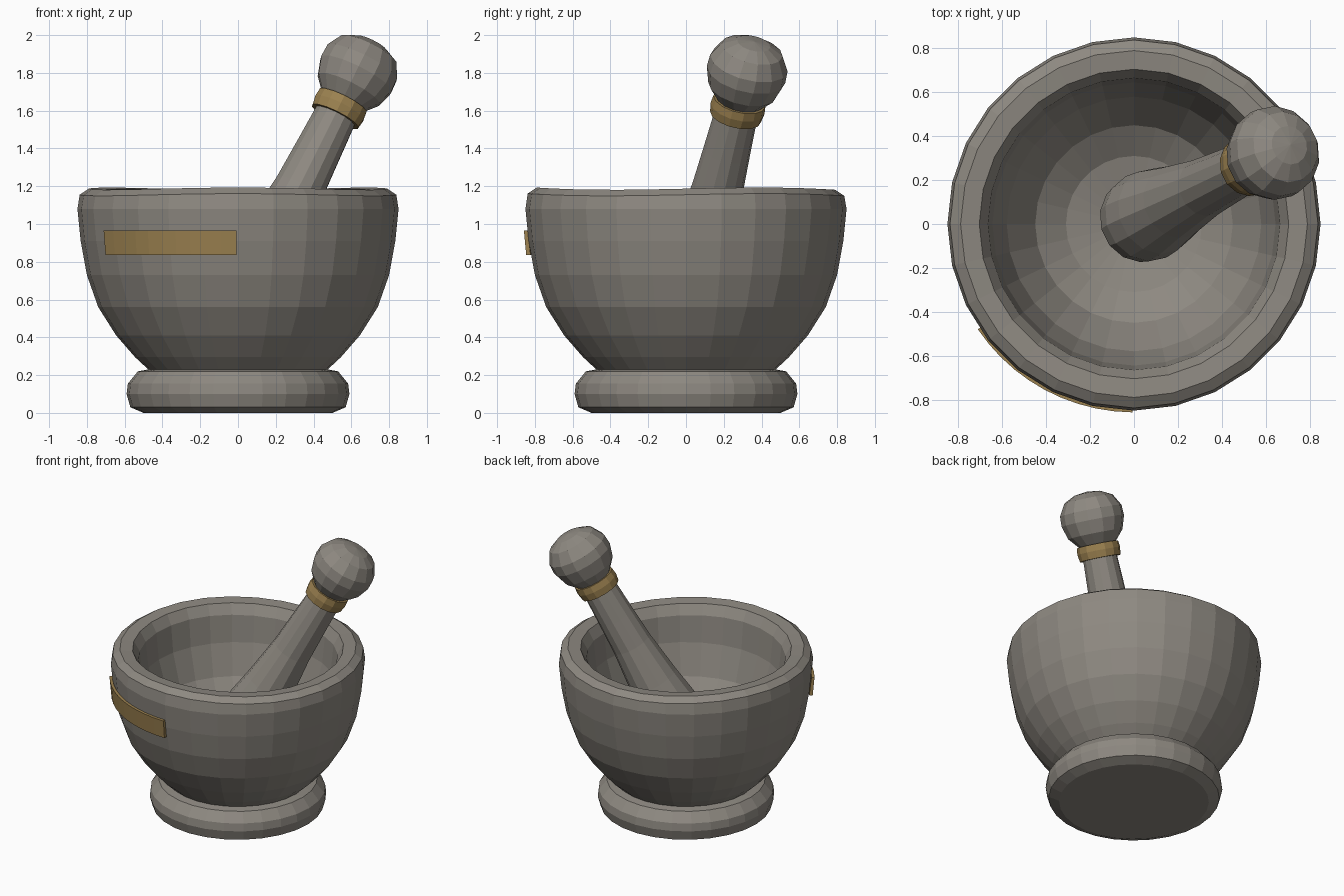
import bpy, bmesh, math
from mathutils import Vector

if "Cube" in bpy.data.objects:
    bpy.data.objects.remove(bpy.data.objects["Cube"])


def make_object(name, bm, mat=None):
    bmesh.ops.recalc_face_normals(bm, faces=bm.faces)
    me = bpy.data.meshes.new(name)
    bm.to_mesh(me)
    bm.free()
    ob = bpy.data.objects.new(name, me)
    bpy.context.collection.objects.link(ob)
    if mat:
        me.materials.append(mat)
    return ob


def lathe(name, profile, sides, mat=None, closed=False):
    """Spin (radius, height) points round z; radius 0 makes a pole."""
    bm = bmesh.new()
    rings = []
    for r, z in profile:
        if r == 0:
            rings.append([bm.verts.new((0, 0, z))] * sides)
        else:
            rings.append([bm.verts.new((r * math.cos(math.tau * i / sides),
                                        r * math.sin(math.tau * i / sides), z))
                          for i in range(sides)])
    pairs = list(zip(rings, rings[1:]))
    if closed:
        pairs.append((rings[-1], rings[0]))
    for a, b in pairs:
        for i in range(sides):
            j = (i + 1) % sides
            quad = list(dict.fromkeys((a[i], a[j], b[j], b[i])))
            bm.faces.new(quad)
    return make_object(name, bm, mat)


stone = bpy.data.materials.new("stone")
stone.diffuse_color = (0.27, 0.25, 0.22, 1)
stone.use_nodes = True
stone.node_tree.nodes["Principled BSDF"].inputs["Base Color"].default_value = stone.diffuse_color
brass = bpy.data.materials.new("brass")
brass.diffuse_color = (0.33, 0.22, 0.08, 1)
brass.use_nodes = True
brass.node_tree.nodes["Principled BSDF"].inputs["Base Color"].default_value = brass.diffuse_color

# Mortar: foot ring, outer wall, rim and hollow in one profile
mortar = lathe("mortar", [
    (0, 0), (0.50, 0), (0.57, 0.03), (0.59, 0.10), (0.583, 0.155), (0.53, 0.22), (0.475, 0.23),
    (0.545, 0.295), (0.645, 0.41), (0.74, 0.56), (0.80, 0.73), (0.833, 0.91), (0.85, 1.08),
    (0.838, 1.155), (0.79, 1.187), (0.705, 1.18), (0.665, 1.11),
    (0.645, 0.92), (0.58, 0.70), (0.45, 0.50), (0.31, 0.41), (0.15, 0.375), (0, 0.37)], 28, stone)
# Slightly uneven hand-worn rim
for v in mortar.data.vertices:
    if v.co.z > 1.1:
        v.co.z += 0.006 * math.sin(3 * math.atan2(v.co.y, v.co.x))

# Pestle parts share one leaning axis through the middle of the knob
centre = Vector((0.63, 0.32, 1.80))
lean = Vector((0.5, 0.25, 1)).to_track_quat('Z', 'Y')
pestle = lathe("pestle", [
    (0, -1.55), (0.08, -1.54), (0.145, -1.49), (0.19, -1.41), (0.207, -1.32), (0.20, -1.20),
    (0.17, -1.00), (0.136, -0.70), (0.125, -0.48), (0.115, -0.26), (0.125, -0.17),
    (0.185, -0.10), (0.213, -0.01), (0.21, 0.06), (0.165, 0.14), (0.09, 0.178), (0, 0.19)], 14, stone)
collar = lathe("pestle_collar", [
    (0.11, -0.265), (0.138, -0.265), (0.146, -0.215), (0.141, -0.17), (0.11, -0.17)],
    14, brass, closed=True)
for ob in (pestle, collar):
    ob.location = centre
    ob.rotation_mode = 'QUATERNION'
    ob.rotation_quaternion = lean

# Curved brass plaque on the front left of the bowl
bm = bmesh.new()
section = [(0.823, 0.835), (0.846, 0.835), (0.858, 0.965), (0.838, 0.965)]
steps = 10
loops = []
for i in range(steps + 1):
    a = math.radians(214 + 55.5 * i / steps)
    loops.append([bm.verts.new((r * math.cos(a), r * math.sin(a), z)) for r, z in section])
for a, b in zip(loops, loops[1:]):
    for k in range(4):
        m = (k + 1) % 4
        bm.faces.new((a[k], a[m], b[m], b[k]))
bm.faces.new(loops[0])
bm.faces.new(loops[-1])
make_object("front_plaque", bm, brass)
